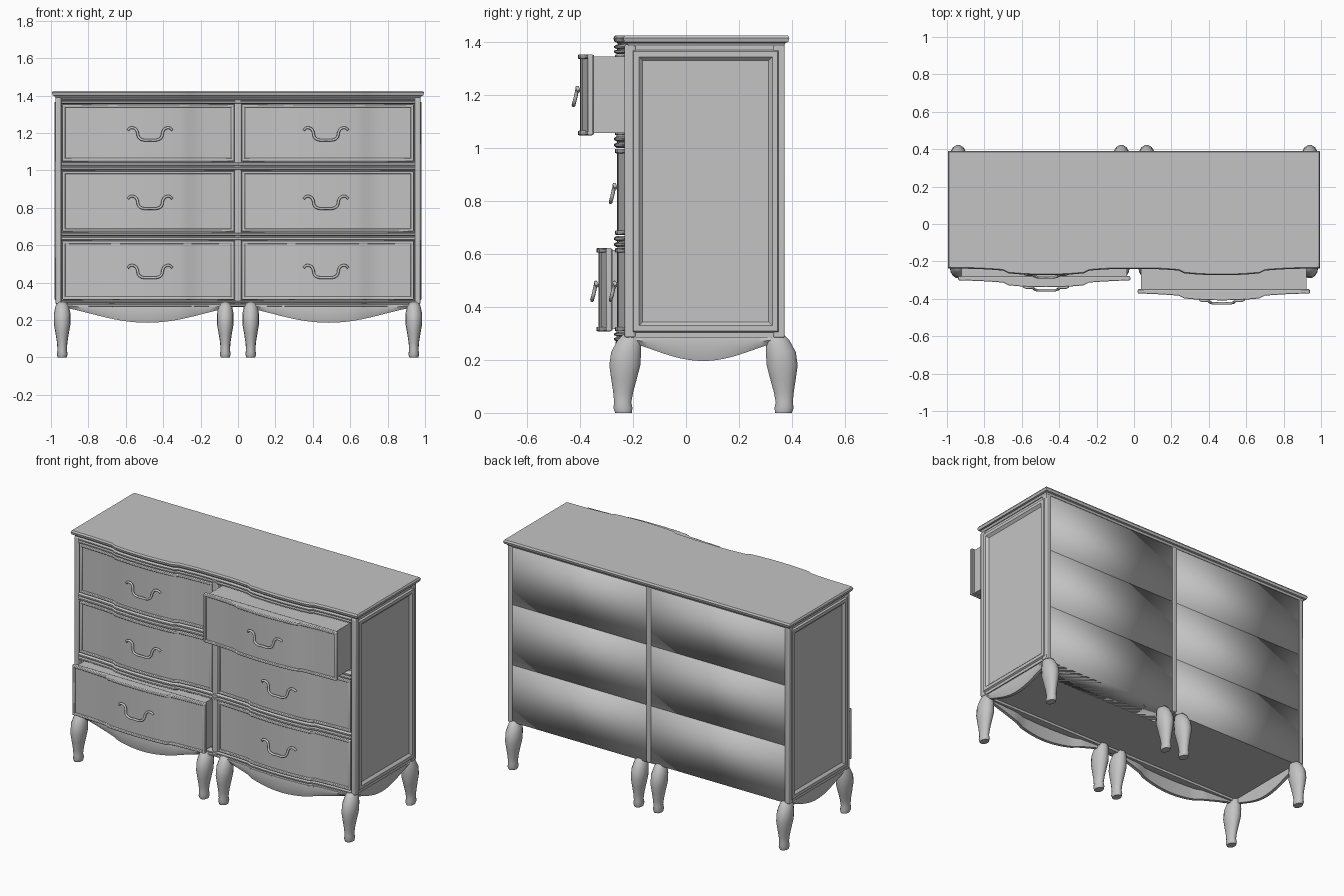
import bpy, bmesh, math
from mathutils import Vector

cube = bpy.data.objects.get("Cube")
if cube:
    bpy.data.objects.remove(cube, do_unlink=True)

grey = bpy.data.materials.new("plain_grey")
grey.use_nodes = True
grey.diffuse_color = (0.55, 0.55, 0.55, 1)
grey.node_tree.nodes["Principled BSDF"].inputs["Base Color"].default_value = (0.55, 0.55, 0.55, 1)


def finish(name, bm, angle=32, bevel=0):
    bmesh.ops.recalc_face_normals(bm, faces=bm.faces)
    me = bpy.data.meshes.new(name)
    bm.to_mesh(me)
    bm.free()
    ob = bpy.data.objects.new(name, me)
    bpy.context.collection.objects.link(ob)
    me.materials.append(grey)
    if bevel:
        mod = ob.modifiers.new("soft_edge", "BEVEL")
        mod.width, mod.segments = bevel, 2
        mod.limit_method = "ANGLE"
        mod.angle_limit = math.radians(50)
    bpy.ops.object.select_all(action="DESELECT")
    bpy.context.view_layer.objects.active = ob
    ob.select_set(True)
    bpy.ops.object.shade_smooth_by_angle(angle=math.radians(angle))
    return ob


def box(name, lo, hi, angle=32, bevel=0):
    bm = bmesh.new()
    bmesh.ops.create_cube(bm, size=1)
    for v in bm.verts:
        v.co = Vector([(a + b) / 2 + c * (b - a) for a, b, c in zip(lo, hi, v.co)])
    return finish(name, bm, angle, bevel)


def loft(name, rings, angle=32, bevel=0):
    """Skin equal closed rings of points and cap both ends."""
    bm = bmesh.new()
    rows = [[bm.verts.new(p) for p in ring] for ring in rings]
    n = len(rows[0])
    for a, b in zip(rows, rows[1:]):
        for i in range(n):
            bm.faces.new((a[i], a[(i + 1) % n], b[(i + 1) % n], b[i]))
    bm.faces.new(rows[0])
    bm.faces.new(rows[-1])
    return finish(name, bm, angle, bevel)


# Serpentine front: shallow wings and a stepped, bowed bay in each half
MID, BAY = 0.47, 0.2
def bow(x):
    t = abs(abs(x) - MID)
    if t <= BAY:
        return 0.027 + 0.01 * (1 - (t / BAY) ** 2)
    if t <= BAY + 0.03:
        return 0.027 - 0.015 * (t - BAY) / 0.03
    return 0.012 * max(0, 1 - ((t - BAY - 0.03) / 0.23)) ** 1.5


def stations(x0, x1):
    offs = [-0.36, -0.29, -0.23, -0.2, -0.15, -0.1, -0.05, 0]
    offs += [-o for o in reversed(offs[:-1])]
    xs = [s * (MID + o) for s in (-1, 1) for o in offs]
    return [x0] + sorted(x for x in xs if x0 + 0.01 < x < x1 - 0.01) + [x1]


def bowed(name, x0, x1, section, bevel=0):
    """Sweep a (y, z, follow) section along x; follow scales the bow."""
    rings = [[(x, y - f * bow(x), z) for y, z, f in section] for x in stations(x0, x1)]
    return loft(name, rings, bevel=bevel)


def slab(name, x0, x1, yf, yb, z0, z1, bevel=0):
    return bowed(name, x0, x1, [(yf, z0, 1), (yf, z1, 1), (yb, z1, 0), (yb, z0, 0)], bevel)


# Carcass and corner posts
box("carcass", (-0.962, -0.2, 0.285), (0.962, 0.35, 1.39))
for s, side in ((-1, "right"), (1, "left")):
    a, b = sorted((s * 0.945, s * 0.975))
    box(f"front_post_{side}", (a, -0.232, 0.285), (b, -0.19, 1.39), bevel=0.006)
    box(f"back_post_{side}", (a, 0.33, 0.285), (b, 0.372, 1.39), bevel=0.004)

    # Moulded side frame with a sunken panel
    bm = bmesh.new()
    corners = ((-0.222, 0.285), (0.37, 0.285), (0.37, 1.388), (-0.222, 1.388))
    rows = []
    for inset, x in ((0, 0.95), (0, 0.97), (0.018, 0.97), (0.024, 0.98),
                     (0.044, 0.98), (0.058, 0.966)):
        rows.append([bm.verts.new((s * x, y + (inset if y < 0 else -inset),
                                   z + (inset if z < 1 else -inset))) for y, z in corners])
    for r, q in zip(rows, rows[1:]):
        for i in range(4):
            bm.faces.new((r[i], r[(i + 1) % 4], q[(i + 1) % 4], q[i]))
    bm.faces.new(rows[-1])
    bm.faces.new(rows[0])
    finish(f"side_frame_{side}", bm, 20)

# Top with a stepped, tapered edge
def top_ring(z, grow):
    half = 0.975 + grow
    front = [(x, -0.217 - grow - bow(x), z) for x in stations(-half, half)]
    return front + [(half, 0.37 + grow, z), (-half, 0.37 + grow, z)]

loft("top_board", [top_ring(1.385, 0), top_ring(1.397, 0.006), top_ring(1.4, 0.016),
                   top_ring(1.415, 0.02), top_ring(1.425, 0.014)], 25)

# Moulded rails between the drawer rows
for name, z0, z1 in (("base_rail", 0.27, 0.305), ("lower_rail", 0.625, 0.668),
                     ("upper_rail", 1.0, 1.045), ("head_rail", 1.355, 1.39)):
    h = z1 - z0
    bowed(name, -0.945, 0.945, [
        (-0.19, z0, 0), (-0.224, z0, 1), (-0.234, z0 + h * 0.15, 1), (-0.234, z0 + h * 0.35, 1),
        (-0.224, z0 + h * 0.45, 1), (-0.224, z0 + h * 0.55, 1), (-0.234, z0 + h * 0.65, 1),
        (-0.234, z0 + h * 0.85, 1), (-0.224, z1, 1), (-0.19, z1, 0)])
box("front_stile", (-0.018, -0.232, 0.27), (0.018, -0.19, 1.39), bevel=0.006)
box("back_stile", (-0.016, 0.34, 0.285), (0.016, 0.372, 1.39), bevel=0.006)


def handle(name, x, y, z):
    half = [(0.118, -0.002, 0.022), (0.105, -0.008, 0.034), (0.08, -0.008, 0.03),
            (0.068, -0.012, 0.012), (0.062, -0.018, -0.014), (0.045, -0.022, -0.028)]
    path = half + [(0, -0.022, -0.031)] + [(-a, b, c) for a, b, c in reversed(half)]
    cu = bpy.data.curves.new(name, "CURVE")
    cu.dimensions = "3D"
    cu.bevel_depth, cu.bevel_resolution, cu.resolution_u = 0.007, 2, 3
    cu.use_fill_caps = True
    sp = cu.splines.new("BEZIER")
    sp.bezier_points.add(len(path) - 1)
    for bp, (a, b, c) in zip(sp.bezier_points, path):
        bp.co = (x + a, y + b, z + c)
        bp.handle_left_type = bp.handle_right_type = "AUTO"
    cu.materials.append(grey)
    bpy.context.collection.objects.link(bpy.data.objects.new(name, cu))


# Drawers: box, bowed front, raised lip and bail handle
ROWS = (("bottom", 0.308, 0.622), ("middle", 0.672, 0.997), ("top", 1.048, 1.353))
PULLED = {("bottom", "right"): 0.07, ("top", "left"): 0.14}
for row, z0, z1 in ROWS:
    for s, side in ((-1, "right"), (1, "left")):
        x0, x1 = sorted((s * 0.02, s * 0.94))
        y = -0.231 - PULLED.get((row, side), 0)
        tag = f"{row}_{side}"
        slab(f"drawer_box_{tag}", x0 + 0.018, x1 - 0.018, y + 0.012, 0, z0 + 0.008, z1 - 0.008)
        slab(f"drawer_front_{tag}", x0 + 0.004, x1 - 0.004, y + 0.008, y + 0.024, z0 + 0.003, z1 - 0.003)
        lip = 0.017
        for part, a, b, c, d in (("low", x0, x1, z0, z0 + lip), ("high", x0, x1, z1 - lip, z1),
                                 ("right", x0, x0 + lip, z0, z1), ("left", x1 - lip, x1, z0, z1)):
            slab(f"drawer_lip_{part}_{tag}", a, b, y, y + 0.02, c, d, 0.004)
        handle(f"handle_{tag}", s * MID, y - bow(MID) + 0.006, (z0 + z1) / 2 - 0.008)

# Softly shaded back boards, three to each half
for name, z0, z1 in (("low", 0.285, 0.642), ("mid", 0.644, 1.02), ("high", 1.022, 1.388)):
    for s, side in ((-1, "right"), (1, "left")):
        a, b = sorted((s * 0.014, s * 0.952))
        box(f"back_board_{name}_{side}", (a, 0.2, z0), (b, 0.367, z1), 180)

# Front aprons with a curved lower edge
N = 20
for s, side in ((-1, "right"), (1, "left")):
    rings = []
    for i in range(N + 1):
        t = i / N
        x = s * (0.06 + 0.85 * t)
        drop = 0.262 - 0.077 * math.sin(math.pi * t) ** 1.2
        yf = -0.225 - bow(x)
        rings.append([(x, yf, 0.29), (x, yf - 0.008, (0.29 + drop) / 2), (x, yf + 0.004, drop),
                      (x, yf + 0.024, drop), (x, yf + 0.024, 0.29)])
    loft(f"front_apron_{side}", rings, 50)

    # Side aprons
    rings = []
    for i in range(N + 1):
        t = i / N
        y = -0.2 + 0.53 * t
        drop = 0.262 - 0.066 * math.sin(math.pi * t) ** 1.2
        rings.append([(s * 0.962, y, 0.29), (s * 0.968, y, (0.29 + drop) / 2), (s * 0.955, y, drop),
                      (s * 0.935, y, drop), (s * 0.935, y, 0.29)])
    loft(f"side_apron_{side}", rings, 50)

# Curved legs: height, y centre, half width, half depth
LEG = [(0.295, -0.208, 0.026, 0.03), (0.275, -0.214, 0.036, 0.045), (0.23, -0.226, 0.045, 0.058),
       (0.18, -0.231, 0.045, 0.06), (0.13, -0.234, 0.036, 0.05), (0.08, -0.237, 0.028, 0.039),
       (0.04, -0.239, 0.025, 0.033), (0.018, -0.238, 0.029, 0.037), (0, -0.236, 0.024, 0.032)]
for s, side in ((-1, "right"), (1, "left")):
    for where, cx in (("outer", 0.94), ("inner", 0.068)):
        for end in ("front", "back"):
            rings = []
            for z, cy, rx, ry in LEG:
                if end == "back":
                    cy = 0.132 - cy
                ring = [k * math.tau / 14 for k in range(14)]
                rings.append([(s * cx + rx * math.cos(a), cy + ry * math.sin(a), z) for a in ring])
            loft(f"{end}_{where}_leg_{side}", rings, 50)
